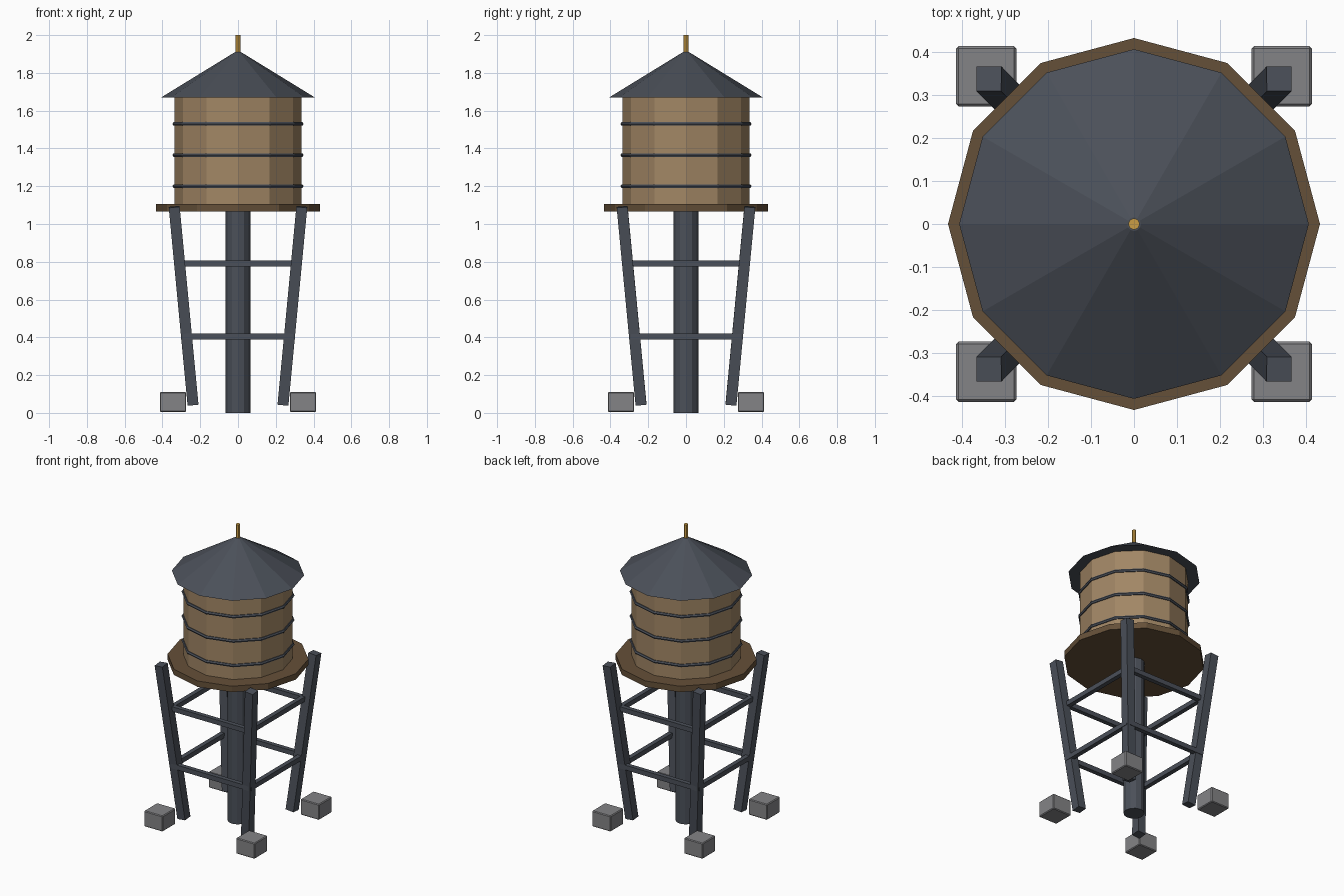
import bpy
import math
from mathutils import Vector

cube = bpy.data.objects.get("Cube")
if cube:
    bpy.data.objects.remove(cube, do_unlink=True)


def material(name, r, g, b):
    m = bpy.data.materials.new(name)
    m.use_nodes = True
    m.diffuse_color = (r, g, b, 1)
    m.node_tree.nodes["Principled BSDF"].inputs["Base Color"].default_value = (r, g, b, 1)
    return m


steel = material("dark steel", 0.07, 0.08, 0.10)
planks = material("tank wood", 0.36, 0.24, 0.13)
deck_wood = material("deck wood", 0.13, 0.08, 0.04)
concrete = material("concrete", 0.23, 0.23, 0.24)
brass = material("brass", 0.60, 0.34, 0.06)


def finish(name, mat):
    obj = bpy.context.object
    obj.name = name
    obj.data.materials.append(mat)
    return obj


def round_part(name, mat, bottom, top, r1, r2=None, sides=12):
    """Vertical prism or cone with a corner on each axis."""
    bpy.ops.mesh.primitive_cone_add(
        vertices=sides, radius1=r1, radius2=r1 if r2 is None else r2,
        depth=top - bottom, location=(0, 0, (top + bottom) / 2))
    return finish(name, mat)


def box(name, mat, centre, size):
    bpy.ops.mesh.primitive_cube_add(size=1, location=centre)
    obj = finish(name, mat)
    for v in obj.data.vertices:
        v.co = Vector(a * b for a, b in zip(v.co, size))
    return obj


# Tank, deck, roof, spire and central pipe
round_part("riser_pipe", steel, 0, 1.08, 0.065)
round_part("deck", deck_wood, 1.065, 1.105, 0.433)
round_part("tank", planks, 1.1, 1.68, 0.336)
round_part("roof", steel, 1.67, 1.91, 0.407, 0.016)
round_part("spire", brass, 1.88, 2.0, 0.0135, sides=8)

# Hoops around the tank
for z in (1.2, 1.365, 1.53):
    bpy.ops.mesh.primitive_torus_add(
        major_segments=12, minor_segments=6, major_radius=0.336,
        minor_radius=0.011, location=(0, 0, z))
    finish("tank_hoop", steel)

# Legs leaning outwards, with a footing beside each
tilt = math.atan(0.1 / 1.05)
for sx in (-1, 1):
    for sy in (-1, 1):
        leg = box("leg", steel, (0.288 * sx, 0.288 * sy, 0.567), (0.058, 0.058, 1.057))
        leg.rotation_euler = (-sy * tilt, sx * tilt, 0)
        foot = box("footing", concrete, (0.344 * sx, 0.344 * sy, 0.057), (0.14, 0.14, 0.106))
        bevel = foot.modifiers.new("soft_edges", "BEVEL")
        bevel.width = 0.005
        bevel.segments = 1

# Cross braces on all four sides, at two heights
for z in (0.405, 0.79):
    for s in (-1, 1):
        box("brace_across", steel, (0, 0.288 * s, z), (0.58, 0.03, 0.032))
        box("brace_along", steel, (0.288 * s, 0, z), (0.03, 0.58, 0.032))
